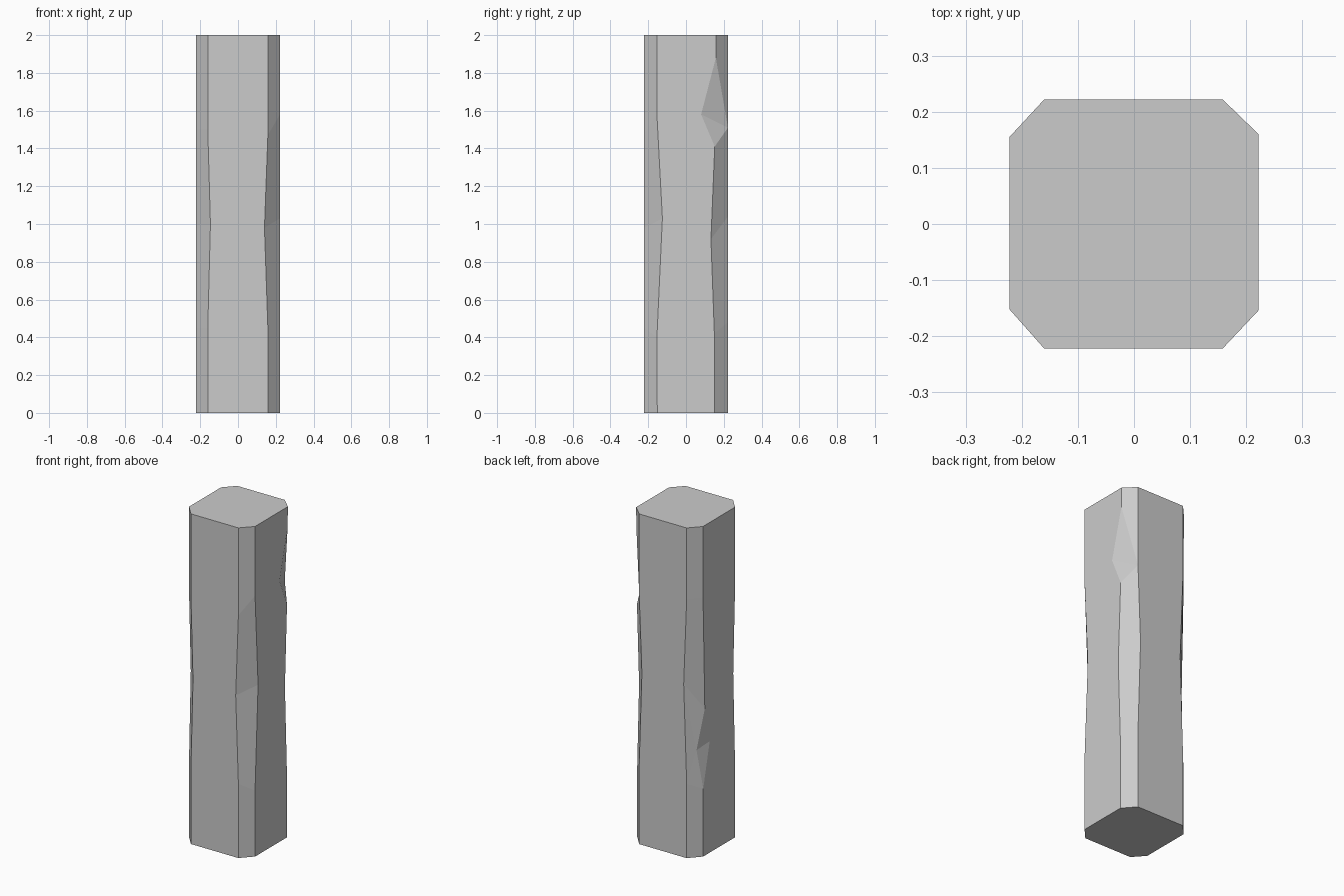
import bpy, bmesh

if "Cube" in bpy.data.objects:
    bpy.data.objects.remove(bpy.data.objects["Cube"])

H = 0.222  # half width of the post
bm = bmesh.new()
cache = {}


def vert(co):
    key = tuple(round(c, 4) for c in co)
    if key not in cache:
        cache[key] = bm.verts.new(key)
    return cache[key]


def face(points):
    vs = list(dict.fromkeys(vert(p) for p in points))
    if len(vs) > 2:
        bm.faces.new(vs)


# Worn corners: (sx, sy) -> chamfer edge on the x side (y, z) and on the y side (x, z)
corners = {
    (1, -1): ([(.152, 0), (.154, .4), (.125, 1.03), (.154, 1.58), (.154, 2)],
              [(.158, 0), (.158, .45), (.14, .98), (.158, 1.47), (.158, 2)]),
    (1, 1): ([(.15, 0), (.15, .42), (.132, .92), (.152, 1.41), (.158, 1.88), (.16, 2)],
             [(.158, 0), (.158, .48), (.14, 1.04), (.158, 1.51), (.158, 1.51), (.158, 2)]),
    (-1, 1): ([(.153, 0), (.152, .41), (.137, .89), (.154, 1.57), (.155, 2)],
              [(.16, 0), (.16, .45), (.14, 1.05), (.16, 1.57), (.16, 2)]),
    (-1, -1): ([(.152, 0), (.152, .45), (.135, 1.0), (.152, 1.5), (.152, 2)],
               [(.16, 0), (.16, .45), (.146, 1.0), (.16, 1.5), (.16, 2)]),
}
# Chips: segment index, point on the x side, point on the chamfer
chips = {
    (1, 1): (3, (H, .08, 1.58), (.158, H, 1.51)),
    (-1, 1): (1, (-H, .09, .675), (-.193, .175, .645)),
}

x_edge, y_edge = {}, {}
for key, (a_pts, b_pts) in corners.items():
    sx, sy = key
    a = [(sx * H, sy * y, z) for y, z in a_pts]
    b = [(sx * x, sy * H, z) for x, z in b_pts]
    x_edge[key], y_edge[key] = list(a), b
    chip = chips.get(key)
    for i in range(len(a) - 1):
        if chip and chip[0] == i:
            _, side, deep = chip
            for p, q in ((a[i], b[i]), (b[i], b[i + 1]), (b[i + 1], a[i + 1]),
                         (a[i], side), (side, a[i + 1])):
                face([p, q, deep])
            x_edge[key].insert(i + 1, side)
        else:
            face([a[i], b[i], b[i + 1], a[i + 1]])

# Four flat sides
for s in (1, -1):
    face(x_edge[s, -1] + x_edge[s, 1][::-1])
    face(y_edge[-1, s] + y_edge[1, s][::-1])

# End caps
for end in (0, -1):
    ring = []
    for key in corners:
        pair = [x_edge[key][end], y_edge[key][end]]
        ring += pair if key[0] * key[1] > 0 else pair[::-1]
    face(ring)

bmesh.ops.recalc_face_normals(bm, faces=bm.faces)
mesh = bpy.data.meshes.new("worn_post")
bm.to_mesh(mesh)
bm.free()
bpy.context.collection.objects.link(bpy.data.objects.new("worn_post", mesh))
